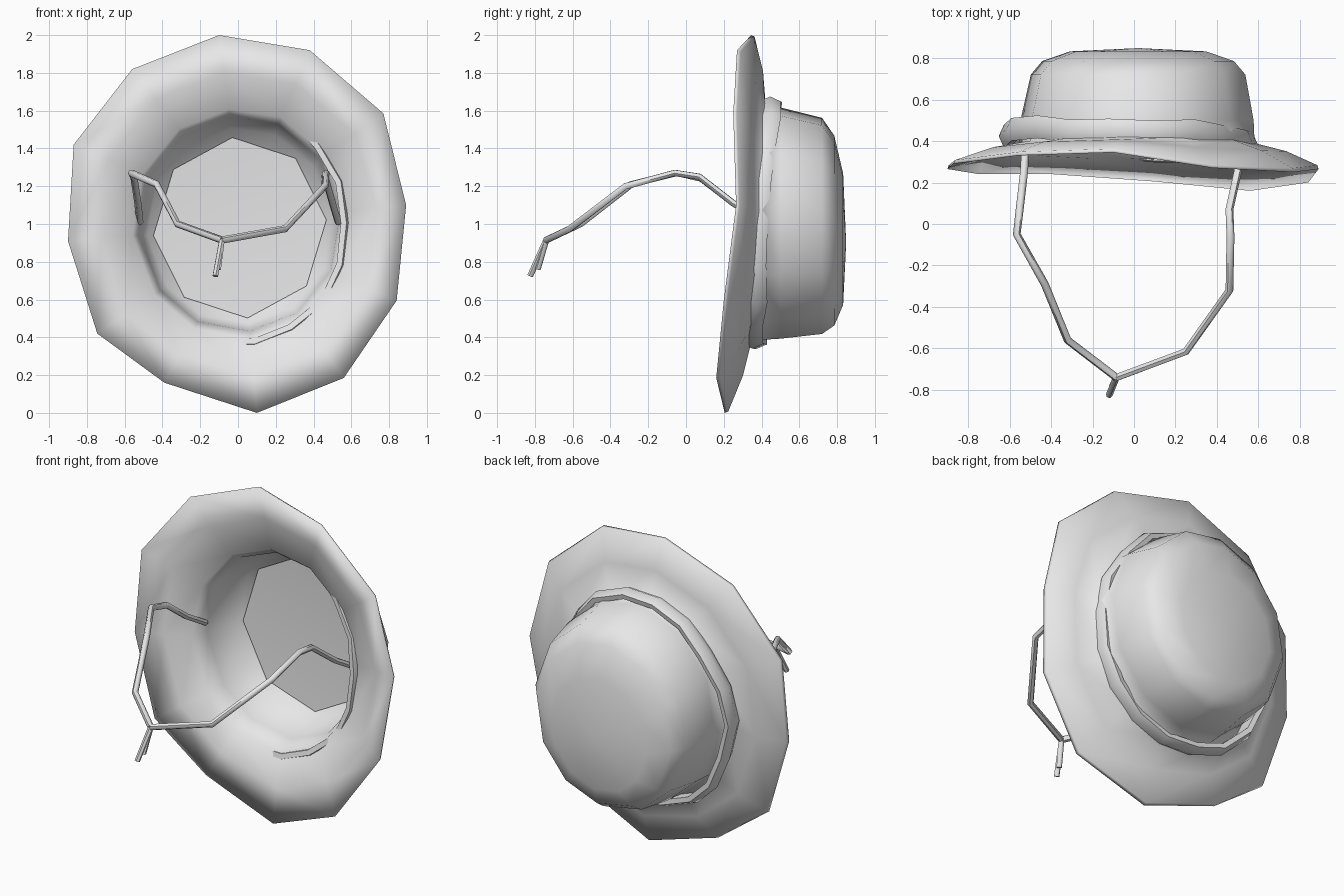
import bpy, bmesh, math, random
from mathutils import Vector

random.seed(4)
if "Cube" in bpy.data.objects:
    bpy.data.objects.remove(bpy.data.objects["Cube"])

grey = bpy.data.materials.new("grey_cloth")
grey.use_nodes = True
colour = (0.8, 0.8, 0.8, 1)
grey.diffuse_color = colour
grey.node_tree.nodes["Principled BSDF"].inputs["Base Color"].default_value = colour


def finish(name, bm, angle=180):
    """Turn a bmesh into a smooth shaded object."""
    bmesh.ops.recalc_face_normals(bm, faces=bm.faces)
    mesh = bpy.data.meshes.new(name)
    bm.to_mesh(mesh)
    bm.free()
    obj = bpy.data.objects.new(name, mesh)
    bpy.context.collection.objects.link(obj)
    mesh.materials.append(grey)
    bpy.ops.object.select_all(action="DESELECT")
    obj.select_set(True)
    bpy.context.view_layer.objects.active = obj
    bpy.ops.object.shade_smooth_by_angle(angle=math.radians(angle))
    return obj


def bridge(bm, rings):
    """Join successive closed rings of vertices with quads."""
    for a, b in zip(rings, rings[1:]):
        n = len(a)
        for i in range(n):
            j = (i + 1) % n
            bm.faces.new((a[i], a[j], b[j], b[i]))


def cap(bm, ring, point):
    tip = bm.verts.new(point)
    for i in range(len(ring)):
        bm.faces.new((ring[i], ring[(i + 1) % len(ring)], tip))


# Hat shell: wavy brim edge, then inner and outer skins
edge = [Vector(p) for p in (
    (-.10, .345, 2.0), (.38, .27, 1.92), (.77, .25, 1.585), (.89, .265, 1.10),
    (.84, .20, .595), (.56, .16, .185), (.10, .205, 0), (-.39, .24, .16),
    (-.745, .24, .42), (-.90, .265, .91), (-.87, .29, 1.42), (-.56, .33, 1.82))]
angles = [math.atan2(p.z - 1, p.x) for p in edge]
bm = bmesh.new()


def oval(y, cx, rx, cz, rz, tilt=0.0):
    ring = []
    for a in angles:
        x, z = cx + rx * math.cos(a), cz + rz * math.sin(a)
        ring.append(Vector((x, y + tilt * (z - 1), z)))
    return ring


def blend(a, b, t, dy):
    return [p.lerp(q, t) + Vector((0, dy, 0)) for p, q in zip(a, b)]


def add(points):
    return [bm.verts.new(p) for p in points]


mouth = oval(.35, .01, .57, 1.0, .61, .06)
base = oval(.385, .015, .57, 1.005, .625, .06)
back_edge = blend(edge, base, .02, .016)
outer = [add(edge), add(back_edge), add(blend(back_edge, base, .5, .015)), add(base)]
for spec in ((.50, .015, .565, 1.005, .615), (.72, .02, .52, .99, .575),
             (.785, .02, .465, .965, .505), (.832, .02, .33, .92, .35)):
    outer.append(add(oval(*spec)))
bridge(bm, outer)
cap(bm, outer[-1], (.02, .848, .90))
inner = [outer[0], add(blend(edge, mouth, .5, .0)), add(mouth)]
for spec in ((.44, .01, .535, 1.0, .57), (.70, .01, .49, .99, .52)):
    inner.append(add(oval(*spec)))
bridge(bm, inner)
cap(bm, inner[-1], (.01, .76, .98))
finish("hat_shell", bm)

# Flat lining panel at the bottom of the hollow
bm = bmesh.new()
rim = []
for i in range(8):
    a = math.radians(95 + 45 * i)
    rim.append(bm.verts.new((.01 + .46 * math.cos(a), .69, .98 + .48 * math.sin(a))))
cap(bm, rim, (.01, .72, .98))
finish("crown_lining", bm)

# Loose, slightly crumpled band around the crown
bm = bmesh.new()
section = ((0, -.055), (.025, 0), (0, .055), (-.03, .05), (-.03, -.05))
count = 18
loops = []
for i in range(count):
    a = 2 * math.pi * i / count
    puff, shift = random.uniform(-.02, .02), random.uniform(-.015, .015)
    loop = []
    for r, w in section:
        x = -.015 + (.60 + r + puff) * math.cos(a)
        z = 1.005 + (.65 + r + puff * .5) * math.sin(a)
        loop.append(bm.verts.new((x, .41 + w + shift + .07 * (z - 1) - .035 * x, z)))
    loops.append(loop)
bridge(bm, loops + loops[:1])
finish("hat_band", bm, 50)


# Chin cord: two sides meeting at a knot with two loose ends
def cord(name, points, radius=.019):
    curve = bpy.data.curves.new(name, "CURVE")
    curve.dimensions = "3D"
    curve.bevel_depth = radius
    curve.bevel_resolution = 1
    curve.use_fill_caps = True
    spline = curve.splines.new("POLY")
    spline.points.add(len(points) - 1)
    for target, p in zip(spline.points, points):
        target.co = (*p, 1)
    obj = bpy.data.objects.new(name, curve)
    bpy.context.collection.objects.link(obj)
    curve.materials.append(grey)
    bpy.ops.object.select_all(action="DESELECT")
    obj.select_set(True)
    bpy.context.view_layer.objects.active = obj
    bpy.ops.object.convert(target="MESH")
    bpy.ops.object.shade_smooth_by_angle(angle=math.radians(60))


knot = (-.085, -.74, .915)
cord("right_chin_cord", [(-.52, .42, 1.01), (-.53, .25, 1.11), (-.55, .08, 1.24),
                         (-.565, -.05, 1.27), (-.43, -.29, 1.21), (-.32, -.56, 1.0), knot])
cord("left_chin_cord", [(.53, .42, 1.01), (.50, .25, 1.11), (.46, .07, 1.25),
                        (.465, -.06, 1.27), (.46, -.32, 1.2), (.25, -.615, .975), knot])
cord("cord_end_long", [knot, (-.12, -.825, .725)], .016)
cord("cord_end_short", [knot, (-.105, -.785, .76)], .016)
